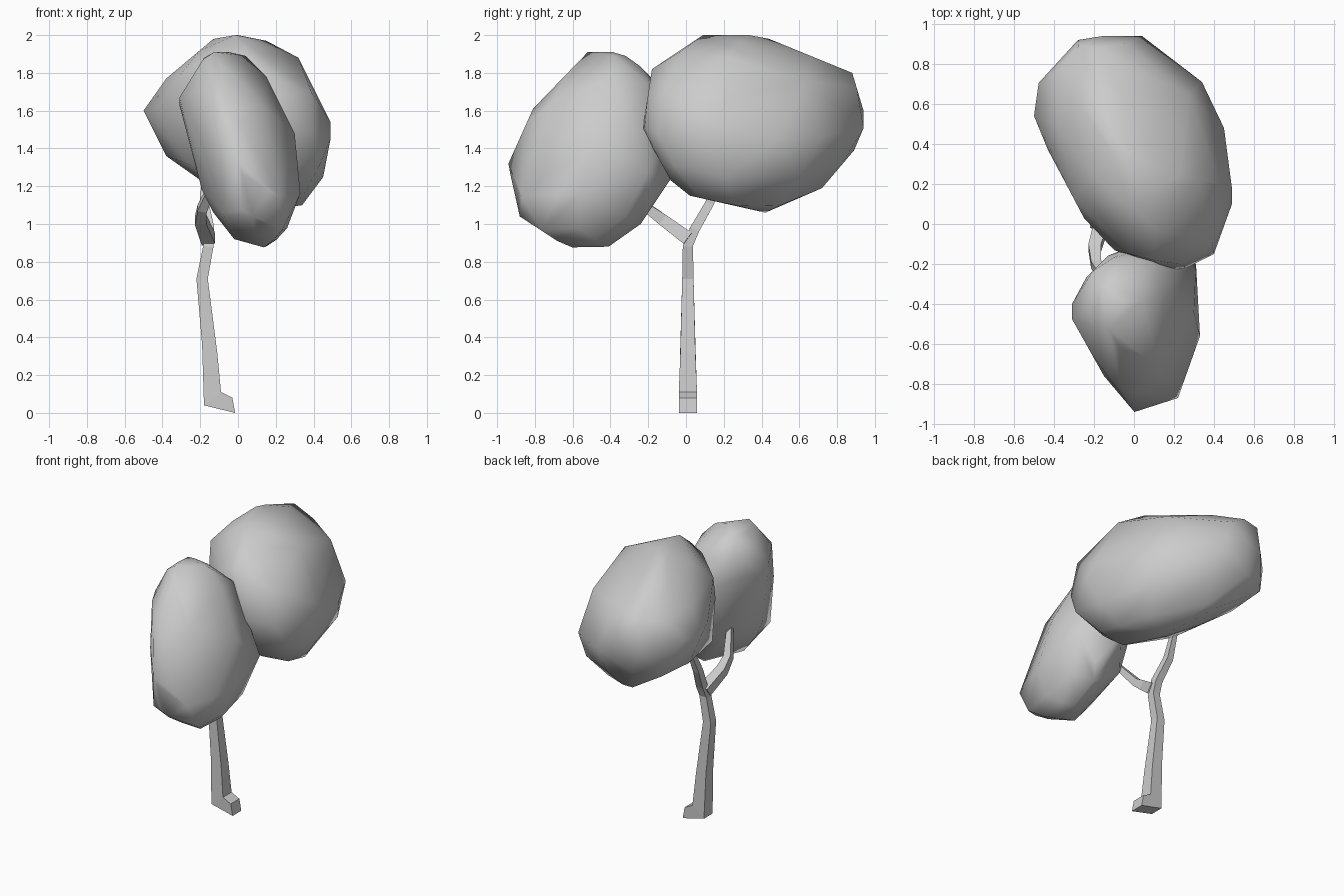
import bpy
import bmesh
from mathutils import Matrix, Vector

cube = bpy.data.objects.get("Cube")
if cube:
    bpy.data.objects.remove(cube, do_unlink=True)

# One plain grey for the whole tree
colour = (0.6, 0.6, 0.6, 1)
grey = bpy.data.materials.new("light_grey")
grey.use_nodes = True
grey.diffuse_color = colour
grey.node_tree.nodes["Principled BSDF"].inputs["Base Color"].default_value = colour


def finish(name, bm, smooth=False):
    """Turn a bmesh into a named object."""
    bmesh.ops.recalc_face_normals(bm, faces=bm.faces[:])
    for face in bm.faces:
        face.smooth = smooth
    mesh = bpy.data.meshes.new(name)
    bm.to_mesh(mesh)
    bm.free()
    mesh.materials.append(grey)
    obj = bpy.data.objects.new(name, mesh)
    bpy.context.collection.objects.link(obj)


def limb(name, rings):
    """Four-sided limb lofted through a list of rings."""
    bm = bmesh.new()
    loops = [[bm.verts.new(p) for p in ring] for ring in rings]
    for a, b in zip(loops, loops[1:]):
        for i in range(4):
            j = (i + 1) % 4
            bm.faces.new((a[i], a[j], b[j], b[i]))
    bm.faces.new(loops[0])
    bm.faces.new(loops[-1])
    finish(name, bm)


def slab_ring(left, right, half, mid=0.01):
    """Ring spanning two points of the front profile, given a depth."""
    (xl, zl), (xr, zr) = left, right
    return [(xl, mid - half, zl), (xr, mid - half, zr),
            (xr, mid + half, zr), (xl, mid + half, zl)]


def branch_rings(path, radii):
    """Square rings set across a path."""
    pts = [Vector(p) for p in path]
    rings = []
    for i, (p, r) in enumerate(zip(pts, radii)):
        along = pts[min(i + 1, len(pts) - 1)] - pts[max(i - 1, 0)]
        side = along.cross(Vector((1, 0, 0))).normalized()
        across = side.cross(along).normalized()
        rings.append([p + r * (u * across + v * side)
                      for u, v in ((-1, -1), (1, -1), (1, 1), (-1, 1))])
    return rings


def room(offset, outline, middle):
    """How far an offset may be scaled before it leaves an outline."""
    limit = 1
    for p, q in zip(outline, outline[1:] + outline[:1]):
        p, q = Vector(p) - middle, Vector(q) - middle
        normal = (q - p).orthogonal()
        reach, need = normal.dot(p), normal.dot(offset)
        if reach * need > 0:
            limit = min(limit, reach / need)
    return limit


def crown(name, centre, spread, fill, outlines):
    """Lumpy convex crown: a tilted ellipsoid trimmed and hulled to outlines.

    spread is the symmetric matrix of the ellipsoid; outlines maps the
    hidden axis of each outline to its points."""
    c, s = Vector(centre), Matrix(spread)
    cloud = []
    # Outline points sit at the depth the tilt of the ellipsoid gives them
    for hidden, points in outlines.items():
        a, b = [k for k in range(3) if k != hidden]
        inv = Matrix(((s[a][a], s[a][b]), (s[b][a], s[b][b]))).inverted()
        row = Vector((s[hidden][a], s[hidden][b]))
        for p in points:
            co = c.copy()
            co[a], co[b] = p
            co[hidden] += row.dot(inv @ Vector((p[0] - c[a], p[1] - c[b])))
            cloud.append(co)
    # Ellipsoid points fill the rest, kept inside the outlines
    bm = bmesh.new()
    bmesh.ops.create_icosphere(bm, subdivisions=2, radius=1)
    for v in bm.verts:
        d = v.co.normalized()
        offset = fill * (s @ d) / d.dot(s @ d) ** 0.5
        scale = 1
        for hidden, points in outlines.items():
            a, b = [k for k in range(3) if k != hidden]
            flat = Vector((offset[a], offset[b]))
            scale = min(scale, room(flat, points, Vector((c[a], c[b]))))
        cloud.append(c + offset * scale)
    bm.clear()
    for co in cloud:
        bm.verts.new(co)
    bmesh.ops.remove_doubles(bm, verts=bm.verts[:], dist=0.06)
    bmesh.ops.convex_hull(bm, input=bm.verts[:])
    loose = [v for v in bm.verts if not v.link_faces]
    bmesh.ops.delete(bm, geom=loose, context="VERTS")
    finish(name, bm, smooth=True)


# Trunk with its bent foot
limb("trunk", [
    slab_ring((-.015, 0), (-.03, .08), .048),
    slab_ring((-.18, .04), (-.09, .11), .048),
    slab_ring((-.19, .36), (-.11, .32), .04),
    slab_ring((-.22, .71), (-.16, .71), .03),
    slab_ring((-.185, .88), (-.13, .88), .027),
    slab_ring((-.175, .96), (-.13, .96), .018, .025),
])

# Forked branches
limb("front_branch", branch_rings(
    [(-.157, .015, .92), (-.197, -.12, 1.02), (-.19, -.2, 1.08), (-.12, -.32, 1.24)],
    [.036, .031, .025, .016]))
limb("back_branch", branch_rings(
    [(-.157, .01, .89), (-.152, .045, .97), (-.18, .125, 1.11), (-.17, .2, 1.28)],
    [.027, .026, .023, .016]))

# Crowns
crown("back_crown", (.01, .355, 1.535),
      ((.25, -.09, -.045), (-.09, .342, .005), (-.045, .005, .22)), 1.06,
      {1: [(-.5, 1.6), (-.38, 1.36), (-.2, 1.23), (.05, 1.08), (.34, 1.1),
           (.46, 1.26), (.49, 1.54), (.32, 1.88), (.15, 1.97), (0, 2),
           (-.13, 1.98), (-.38, 1.77)],
       0: [(.09, 2), (.44, 1.98), (.88, 1.8), (.94, 1.6), (.89, 1.39),
           (.72, 1.19), (.42, 1.06), (.02, 1.15), (-.08, 1.23),
           (-.23, 1.5), (-.18, 1.82)],
       2: [(-.5, .68), (-.28, .92), (.04, .94), (.34, .71), (.45, .48),
           (.49, .1), (.4, -.15), (.26, -.22), (-.1, -.13), (-.25, .03),
           (-.43, .37)]})
crown("front_crown", (.01, -.5, 1.39),
      ((.102, -.003, -.068), (-.003, .19, .055), (-.068, .055, .275)), 1.03,
      {1: [(-.31, 1.67), (-.18, 1.88), (-.05, 1.91), (.04, 1.89), (.15, 1.78),
           (.3, 1.48), (.33, 1.18), (.29, 1.01), (.16, .87), (-.02, .92),
           (-.13, 1.06), (-.21, 1.22)],
       0: [(-.94, 1.32), (-.81, 1.61), (-.52, 1.91), (-.32, 1.89), (-.18, 1.79),
           (-.08, 1.5), (-.08, 1.24), (-.24, 1), (-.41, .88), (-.62, .87),
           (-.88, 1.04)],
       2: [(-.31, -.4), (-.24, -.27), (-.1, -.13), (.08, -.1), (.31, -.2),
           (.33, -.56), (.22, -.87), (.02, -.93), (-.15, -.76), (-.24, -.6)]})
